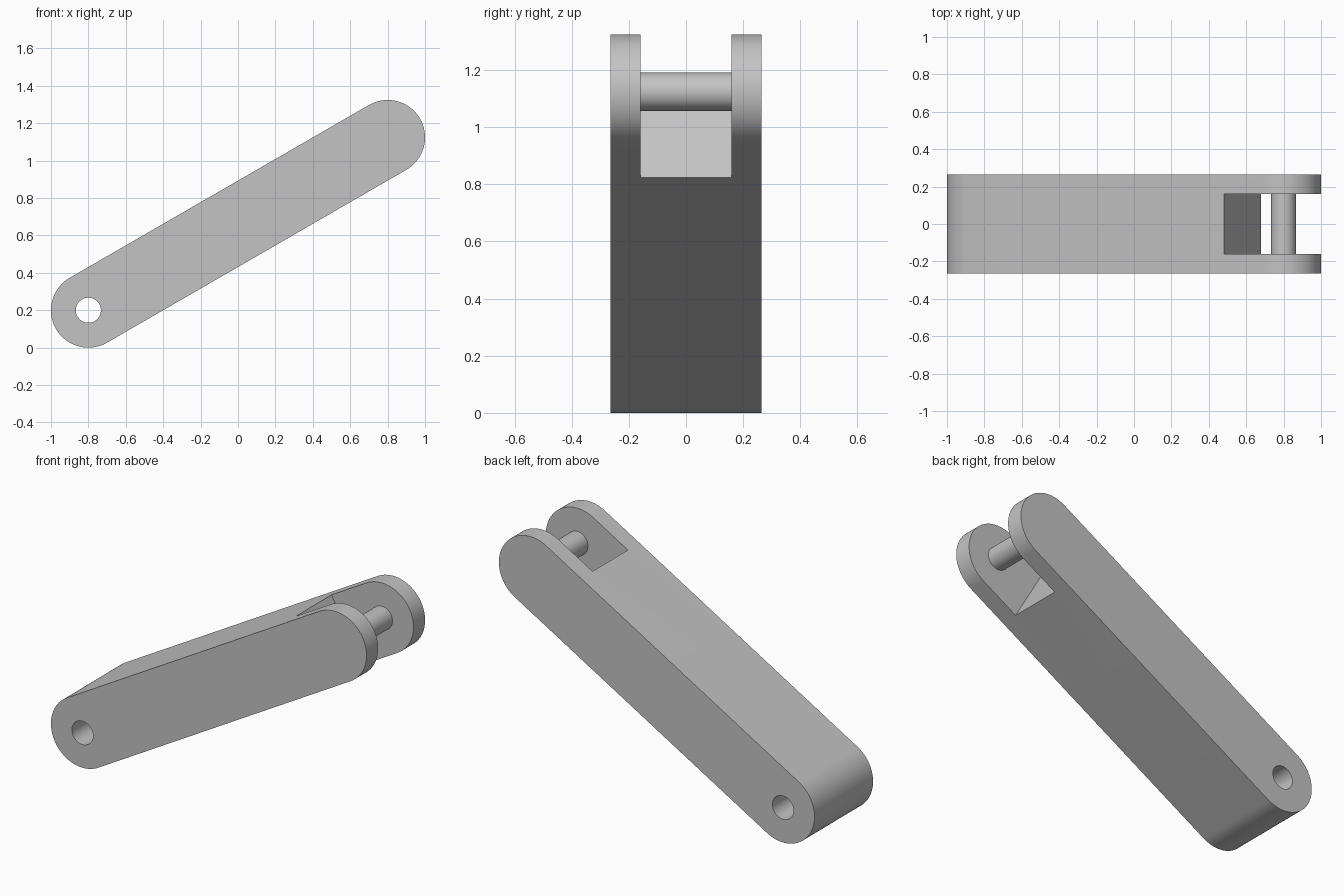
import bpy, bmesh
from math import radians, cos, sin, pi
from mathutils import Matrix, Vector

cube = bpy.data.objects.get("Cube")
if cube:
    bpy.data.objects.remove(cube, do_unlink=True)

TILT = radians(30)
R, HOLE_R = 0.2, 0.067          # link end radius, pin and hole radius
HALF_W, SLOT_W = 0.265, 0.16    # half widths of link and fork slot
LOW = Vector((-0.8, 0, 0.2))    # hole centre
HIGH = Vector((0.8, 0, 1.124))  # pin centre

grey = bpy.data.materials.new("plain grey")
grey.use_nodes = True
colour = (0.55, 0.55, 0.55, 1)
grey.diffuse_color = colour
grey.node_tree.nodes["Principled BSDF"].inputs["Base Color"].default_value = colour


def arc(centre, radius, start, sweep, steps):
    """Points along an arc in the xz plane."""
    angles = [start + sweep * i / steps for i in range(steps + 1)]
    return [centre + radius * Vector((cos(a), 0, sin(a))) for a in angles]


def prism(name, outline, half):
    """Extrude an xz outline symmetrically along y."""
    bm = bmesh.new()
    face = bm.faces.new([bm.verts.new((p.x, -half, p.z)) for p in outline])
    new = bmesh.ops.extrude_face_region(bm, geom=[face])["geom"]
    verts = [v for v in new if isinstance(v, bmesh.types.BMVert)]
    bmesh.ops.translate(bm, verts=verts, vec=(0, 2 * half, 0))
    bmesh.ops.recalc_face_normals(bm, faces=bm.faces)
    mesh = bpy.data.meshes.new(name)
    bm.to_mesh(mesh)
    bm.free()
    mesh.materials.append(grey)
    obj = bpy.data.objects.new(name, mesh)
    bpy.context.collection.objects.link(obj)
    return obj


def cut(target, cutter):
    """Subtract the cutter and discard it."""
    cutter.hide_render = True
    bpy.context.view_layer.objects.active = target
    mod = target.modifiers.new("cut", "BOOLEAN")
    mod.operation, mod.solver, mod.object = "DIFFERENCE", "EXACT", cutter
    bpy.ops.object.modifier_apply(modifier=mod.name)
    bpy.data.objects.remove(cutter, do_unlink=True)


def circle(centre):
    return arc(centre, HOLE_R, 0, 2 * pi, 64)[:-1]


# Round-ended tilted link
outline = (arc(HIGH, R, TILT - pi / 2, pi, 48)
           + arc(LOW, R, TILT + pi / 2, pi, 48))
link = prism("link_body", outline, HALF_W)

# Pivot hole through the low end
cut(link, prism("hole_cutter", circle(LOW), 0.5))

# Fork slot with its end wall square to the link
along = Vector((cos(TILT), 0, sin(TILT)))
across = Vector((-sin(TILT), 0, cos(TILT)))
wall = HIGH - along * 0.254
box = [wall + along * a + across * b
       for a, b in ((0, -0.4), (1, -0.4), (1, 0.4), (0, 0.4))]
cut(link, prism("slot_cutter", box, SLOT_W))

# Pin bridging the fork
pin = prism("fork_pin", circle(HIGH), SLOT_W + 0.01)

for obj in (link, pin):
    bpy.ops.object.select_all(action="DESELECT")
    obj.select_set(True)
    bpy.context.view_layer.objects.active = obj
    bpy.ops.object.shade_smooth_by_angle(angle=radians(30))
